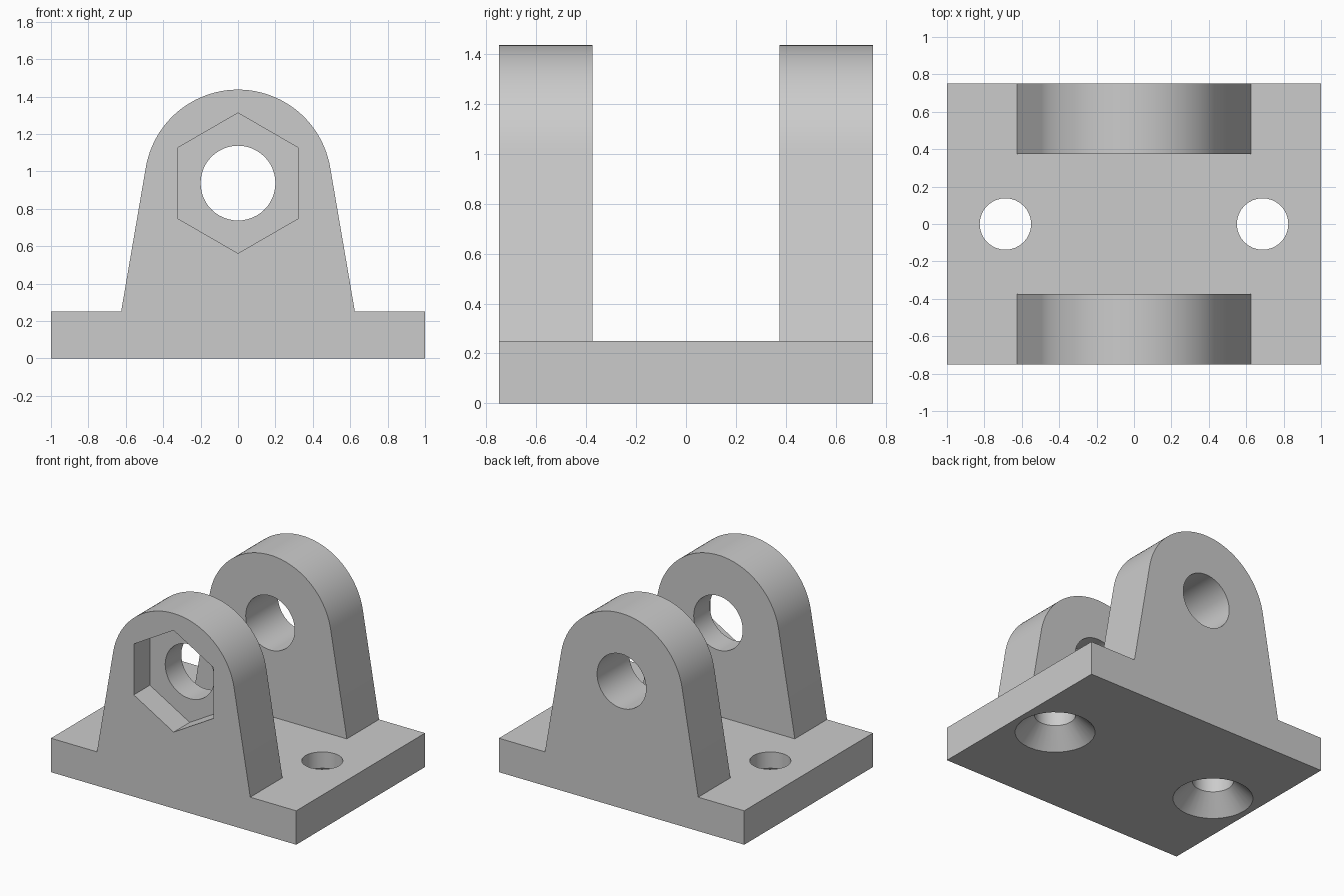
import bpy, bmesh, math
from mathutils import Matrix

if "Cube" in bpy.data.objects:
    bpy.data.objects.remove(bpy.data.objects["Cube"], do_unlink=True)

WIDTH, DEPTH, BASE_H = 1.0, 0.75, 0.25      # half width, half depth, plate height
LUG_R, LUG_FOOT, AXLE_Z = 0.5, 0.625, 0.9375
GAP = 0.375                                 # half gap between the lugs

grey = bpy.data.materials.new("light grey")
grey.use_nodes = True
colour = (0.6, 0.6, 0.6, 1)
grey.diffuse_color = colour
grey.node_tree.nodes["Principled BSDF"].inputs["Base Color"].default_value = colour


def add_object(name, bm):
    bmesh.ops.recalc_face_normals(bm, faces=bm.faces)
    mesh = bpy.data.meshes.new(name)
    bm.to_mesh(mesh)
    bm.free()
    mesh.materials.append(grey)
    obj = bpy.data.objects.new(name, mesh)
    bpy.context.collection.objects.link(obj)
    return obj


def prism_y(name, profile, y0, y1):
    """Extrude an x-z profile along y."""
    bm = bmesh.new()
    face = bm.faces.new([bm.verts.new((x, y0, z)) for x, z in profile])
    new = bmesh.ops.extrude_face_region(bm, geom=[face])["geom"]
    verts = [v for v in new if isinstance(v, bmesh.types.BMVert)]
    bmesh.ops.translate(bm, verts=verts, vec=(0, y1 - y0, 0))
    return add_object(name, bm)


def ring(radius, count, start=0.0):
    return [(radius * math.cos(start + math.tau * i / count),
             AXLE_Z + radius * math.sin(start + math.tau * i / count))
            for i in range(count)]


def lathe_z(name, x, profile, count=32):
    """Closed solid of revolution from radius-height pairs."""
    bm = bmesh.new()
    rings = [[bm.verts.new((x + r * math.cos(math.tau * i / count),
                            r * math.sin(math.tau * i / count), z))
              for i in range(count)] for r, z in profile]
    for a, b in zip(rings, rings[1:]):
        for i in range(count):
            j = (i + 1) % count
            bm.faces.new((a[i], a[j], b[j], b[i]))
    bm.faces.new(rings[0])
    bm.faces.new(rings[-1])
    return add_object(name, bm)


def cut(target, cutter):
    cutter.hide_render = True
    mod = target.modifiers.new("cut", "BOOLEAN")
    mod.operation, mod.solver, mod.object = "DIFFERENCE", "EXACT", cutter
    bpy.context.view_layer.objects.active = target
    bpy.ops.object.modifier_apply(modifier=mod.name)
    bpy.data.objects.remove(cutter, do_unlink=True)


# Silhouette: plate, tapered sides tangent to the rounded top
drop = AXLE_Z - BASE_H
tangent = math.acos(LUG_R / math.hypot(LUG_FOOT, drop)) - math.atan2(drop, LUG_FOOT)
steps = 48
arc = [tangent + (math.pi - 2 * tangent) * i / steps for i in range(steps + 1)]
outline = [(-WIDTH, 0), (WIDTH, 0), (WIDTH, BASE_H), (LUG_FOOT, BASE_H)]
outline += [(LUG_R * math.cos(a), AXLE_Z + LUG_R * math.sin(a)) for a in arc]
outline += [(-LUG_FOOT, BASE_H), (-WIDTH, BASE_H)]
bracket = prism_y("clevis_bracket", outline, -DEPTH, DEPTH)

# Slot between the two lugs
cut(bracket, prism_y("slot", [(-1.2, BASE_H), (1.2, BASE_H), (1.2, 2), (-1.2, 2)], -GAP, GAP))

# Axle hole and front hexagonal nut pocket
cut(bracket, prism_y("axle_hole", ring(0.2, 48), -1, 1))
cut(bracket, prism_y("nut_pocket", ring(0.375, 6, math.pi / 6), -1, -0.5625))

# Screw holes, countersunk from below
for side in (-1, 1):
    cut(bracket, lathe_z("screw_hole", side * 0.6875,
                         [(0.3175, -0.05), (0.1375, 0.13), (0.1375, 0.4)]))

# Smooth curved walls, crisp edges
bpy.ops.object.select_all(action="DESELECT")
bracket.select_set(True)
bpy.context.view_layer.objects.active = bracket
bpy.ops.object.shade_smooth_by_angle(angle=math.radians(30))
